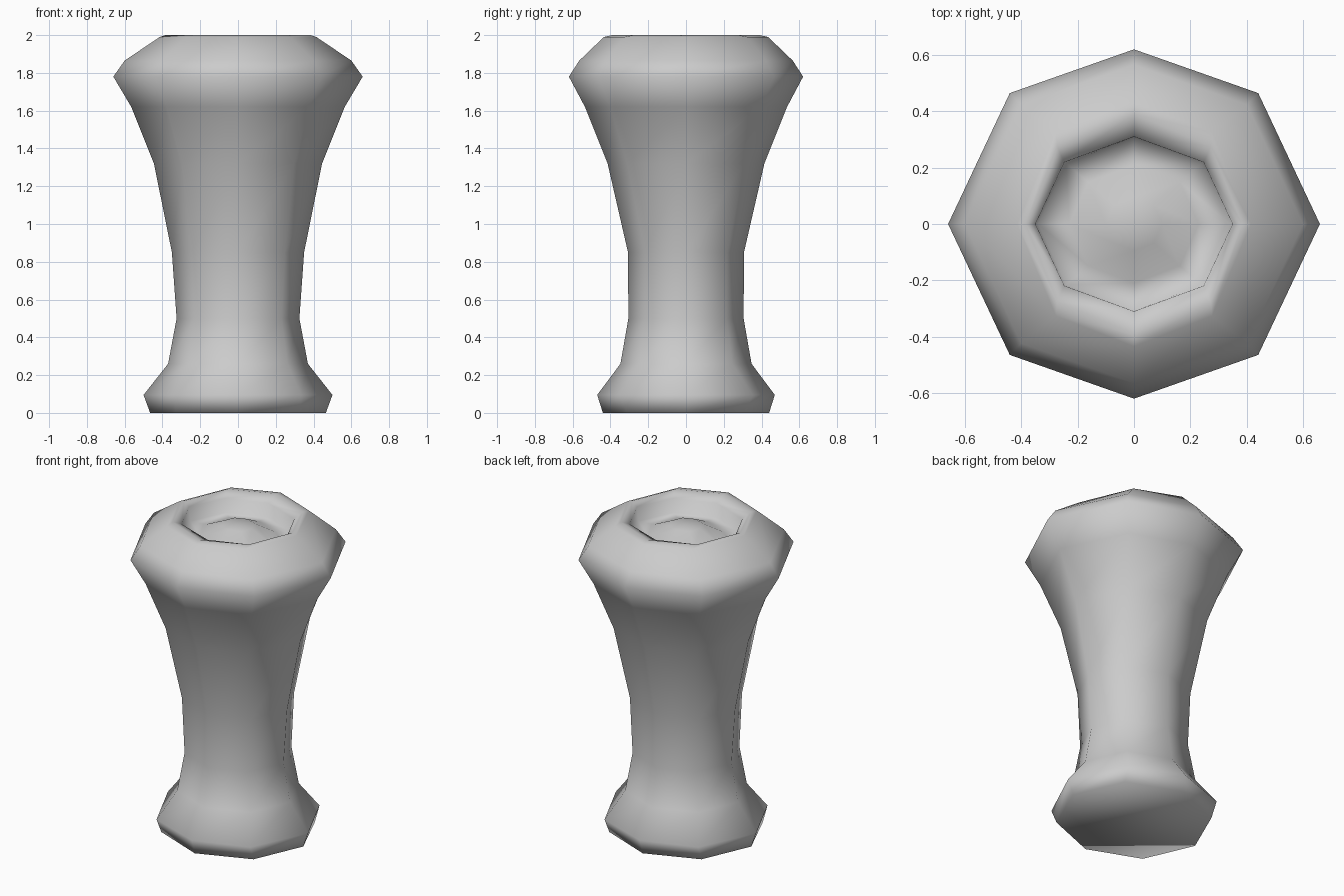
import bpy, bmesh, math

if "Cube" in bpy.data.objects:
    bpy.data.objects.remove(bpy.data.objects["Cube"])

# Octagonal turned profile: (x radius, y radius, height)
PROFILE = [
    (0.465, 0.44, 0.0), (0.50, 0.47, 0.095), (0.37, 0.347, 0.26),
    (0.325, 0.305, 0.50), (0.35, 0.307, 0.85), (0.445, 0.415, 1.32),
    (0.565, 0.535, 1.62), (0.66, 0.62, 1.78), (0.60, 0.565, 1.865),
    (0.415, 0.435, 1.99), (0.385, 0.39, 2.0), (0.35, 0.31, 1.97),
    (0.34, 0.305, 1.88), (0.23, 0.21, 1.89), (0.10, 0.095, 1.95),
]
SIDES = 8

bm = bmesh.new()
rings = []
for rx, ry, z in PROFILE:
    ring = []
    for i in range(SIDES):
        a = math.tau * i / SIDES
        x, y = rx * math.cos(a), ry * math.sin(a)
        # outer diagonals are slightly pulled toward the front and back
        if i % 2 and z > 0.05 and rx > 0.4:
            x, y = x * 0.945, y * 1.06
        ring.append(bm.verts.new((x, y, z)))
    rings.append(ring)

# Walls, rim and recess
for lo, hi in zip(rings, rings[1:]):
    for i in range(SIDES):
        j = (i + 1) % SIDES
        bm.faces.new((lo[i], lo[j], hi[j], hi[i]))

# Flat base and centre mound of the recess
bm.faces.new(rings[0][::-1])
peak = bm.verts.new((0, 0, 1.955))
for i in range(SIDES):
    bm.faces.new((rings[-1][i], rings[-1][(i + 1) % SIDES], peak))

for f in bm.faces:
    f.smooth = True
mesh = bpy.data.meshes.new("pedestal")
bm.to_mesh(mesh)
bm.free()
bpy.context.collection.objects.link(bpy.data.objects.new("pedestal", mesh))
